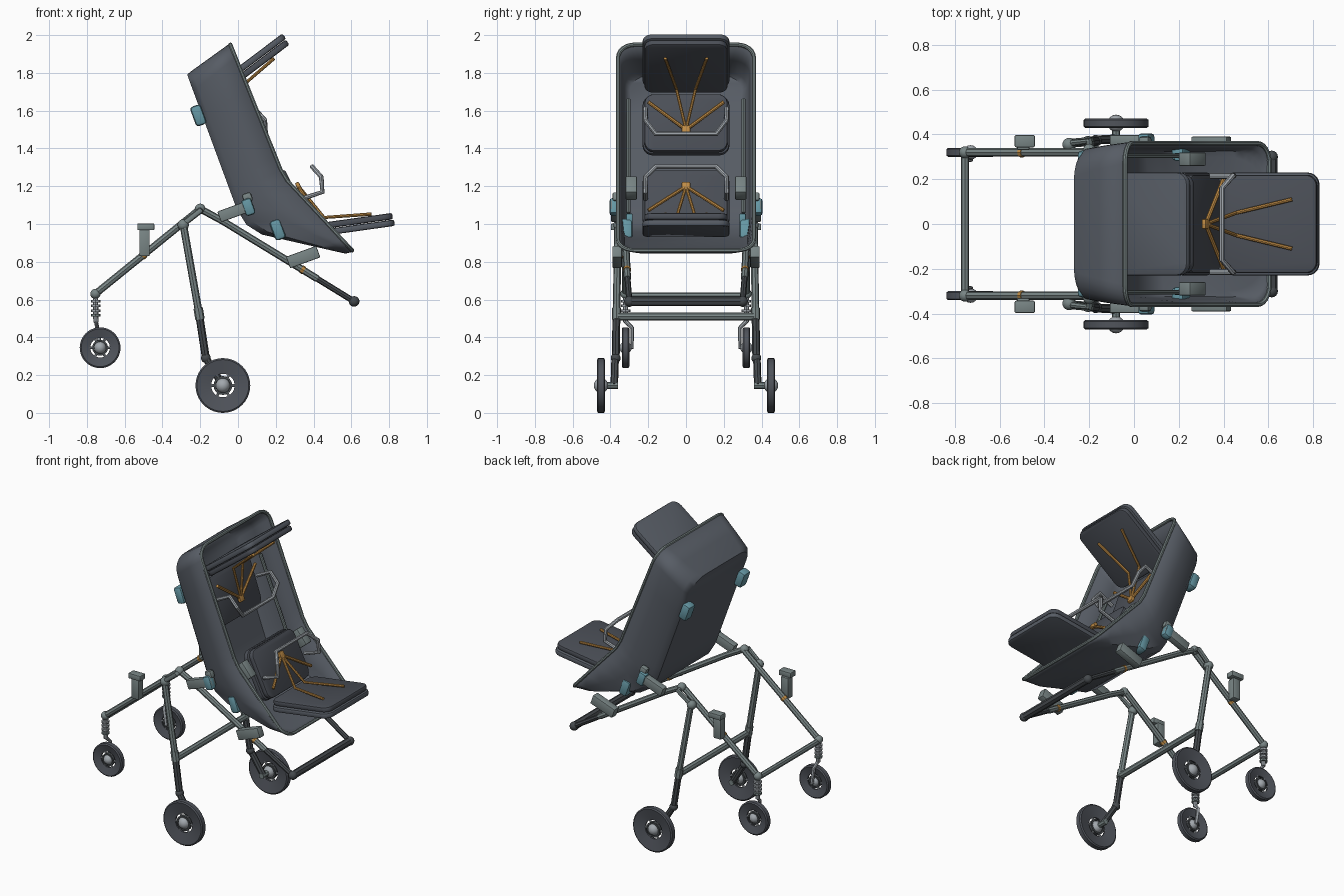
import bpy, bmesh, math
from mathutils import Vector, Matrix

old = bpy.data.objects.get("Cube")
if old:
    bpy.data.objects.remove(old, do_unlink=True)


def material(name, rgb):
    m = bpy.data.materials.new(name)
    m.use_nodes = True
    m.diffuse_color = (*rgb, 1)
    m.node_tree.nodes["Principled BSDF"].inputs["Base Color"].default_value = (*rgb, 1)
    return m


SHELL = material("slate shell", (.095, .108, .13))
PAD = material("dark cushion", (.07, .078, .095))
FRAME = material("grey green frame", (.19, .235, .235))
DARK = material("charcoal tube", (.06, .068, .075))
TYRE = material("dark tyre", (.08, .088, .105))
METAL = material("light metal", (.36, .39, .42))
STRAP = material("orange strap", (.52, .26, .06))
TEAL = material("teal plastic", (.13, .31, .37))


def add(name, mesh, mat, smooth=True):
    ob = bpy.data.objects.new(name, mesh)
    bpy.context.collection.objects.link(ob)
    mesh.materials.clear()
    mesh.materials.append(mat)
    if smooth:
        bpy.ops.object.select_all(action='DESELECT')
        ob.select_set(True)
        bpy.context.view_layer.objects.active = ob
        bpy.ops.object.shade_smooth_by_angle(angle=math.radians(40))
    return ob


def tube(name, pts, r, mat):
    """Round tube along a path of points."""
    cu = bpy.data.curves.new(name, 'CURVE')
    cu.dimensions = '3D'
    cu.bevel_depth = r
    cu.bevel_resolution = 2
    cu.use_fill_caps = True
    sp = cu.splines.new('POLY')
    sp.points.add(len(pts) - 1)
    for p, co in zip(sp.points, pts):
        p.co = (*co, 1)
    tmp = bpy.data.objects.new(name + "_path", cu)
    bpy.context.collection.objects.link(tmp)
    bpy.context.view_layer.update()
    mesh = bpy.data.meshes.new_from_object(
        tmp.evaluated_get(bpy.context.evaluated_depsgraph_get()))
    bpy.data.objects.remove(tmp, do_unlink=True)
    return add(name, mesh, mat)


def box(name, center, size, mat, angle=0, corner=0, edge=.006):
    """Box turned in the side plane, with optional rounded plan corners."""
    bm = bmesh.new()
    bmesh.ops.create_cube(bm, size=1, matrix=Matrix.Diagonal((*size, 1)))
    if corner:
        upright = [e for e in bm.edges
                   if abs(e.verts[0].co.z - e.verts[1].co.z) > size[2] / 2]
        bmesh.ops.bevel(bm, geom=upright, offset=corner, segments=5,
                        profile=.5, affect='EDGES')
    rim = [e for e in bm.edges if e.calc_face_angle(0) > .7]
    bmesh.ops.bevel(bm, geom=rim, offset=edge, segments=2, profile=.5, affect='EDGES')
    bm.transform(Matrix.Translation(center) @ Matrix.Rotation(-math.radians(angle), 4, 'Y'))
    me = bpy.data.meshes.new(name)
    bm.to_mesh(me)
    bm.free()
    return add(name, me, mat)


def lathe(name, profile, center, mat, n=40):
    """Closed (radius, offset) profile turned round the y axis."""
    bm = bmesh.new()
    rings = []
    for k in range(n):
        a = math.tau * k / n
        rings.append([bm.verts.new((r * math.cos(a), h, r * math.sin(a)))
                      for r, h in profile])
    m = len(profile)
    for k in range(n):
        p, q = rings[k], rings[(k + 1) % n]
        for j in range(m):
            bm.faces.new((p[j], p[(j + 1) % m], q[(j + 1) % m], q[j]))
    bmesh.ops.recalc_face_normals(bm, faces=bm.faces)
    bm.transform(Matrix.Translation(center))
    me = bpy.data.meshes.new(name)
    bm.to_mesh(me)
    bm.free()
    return add(name, me, mat)


def ball(name, center, r, mat):
    bm = bmesh.new()
    bmesh.ops.create_uvsphere(bm, u_segments=16, v_segments=10, radius=r,
                              matrix=Matrix.Translation(center))
    me = bpy.data.meshes.new(name)
    bm.to_mesh(me)
    bm.free()
    return add(name, me, mat)


# Tub: a rounded loop at the rim lofted to a smaller loop at the floor
def along(path, s):
    for (s0, a), (s1, b) in zip(path, path[1:]):
        if s <= s1:
            return Vector(a).lerp(Vector(b), (s - s0) / (s1 - s0))
    return Vector(path[-1][1])


RIM = [(0, (-.04, 1.95)), (.56, (.225, 1.29)), (.62, (.26, 1.23)), (1, (.605, .86))]
FLOOR = [(0, (-.262, 1.79)), (.62, (0, 1.08)), (.7, (.05, 1.0)), (.78, (.13, .95)),
         (1, (.57, .85))]


def half_loop(t, w, r):
    half = []
    arc = [math.radians(90 * k / 6) for k in range(7)]
    st = [(r * (1 - math.cos(a)) * .65, w - r + r * math.sin(a)) for a in arc]
    st += [(s, w) for s in (.2, .35, .5, .56, .62, .7, .78, .86)]
    st += [(1 - r * (1 - math.cos(a)) * .65, w - r + r * math.sin(a)) for a in reversed(arc)]
    for s, y in st:
        p = along(RIM, s).lerp(along(FLOOR, s), t)
        half.append(Vector((p.x, y, p.y)))
    return half


bm = bmesh.new()
loops = []
for t, w, r in ((0, .36, .09), (.5, .345, .1), (.9, .33, .11), (1, .30, .12)):
    h = half_loop(t, w, r)
    if t == 0:
        rim_pts = h + [Vector((p.x, -p.y, p.z)) for p in reversed(h)]
    loops.append([bm.verts.new(p) for p in h] +
                 [bm.verts.new((p.x, -p.y, p.z)) for p in reversed(h)])
n = len(loops[0])
for a, b in zip(loops, loops[1:]):
    for i in range(n):
        bm.faces.new((a[i], a[(i + 1) % n], b[(i + 1) % n], b[i]))
last = loops[-1]
for i in range(n // 2 - 1):
    bm.faces.new((last[i], last[i + 1], last[n - 2 - i], last[n - 1 - i]))
bmesh.ops.recalc_face_normals(bm, faces=bm.faces)
me = bpy.data.meshes.new("tub_shell")
bm.to_mesh(me)
bm.free()
tub = add("tub_shell", me, SHELL)
mod = tub.modifiers.new("wall", 'SOLIDIFY')
mod.thickness = .014
mod.offset = 0
tube("tub_rim", rim_pts + rim_pts[:1], .011, FRAME)


# Two facing seats: long pad, short pad, harness and grab bar
def seat(tag, joint, angle, side):
    u = Vector((math.cos(math.radians(angle)), 0, math.sin(math.radians(angle))))
    w = Vector((-u.z, 0, u.x)) * side
    lean = math.radians(108)
    v = u * math.cos(lean) + w * math.sin(lean)
    out = u * math.sin(lean) - w * math.cos(lean)
    o = Vector((joint[0], 0, joint[1]))
    vang = math.degrees(math.atan2(v.z, v.x))
    for name, d, e, ang, length, depth in (("long", u, w, angle, .43, .0),
                                           ("short", v, out, vang, .32, .0)):
        box(f"{tag}_{name}_pad", o + d * length / 2 - e * .018, (length, .44, .034),
            PAD, ang, .05, .01)
        box(f"{tag}_{name}_base", o + d * length / 2 - e * .054, (length + .01, .46, .034),
            SHELL if name == "long" else PAD, ang, .055, .01)

    def at(a, b, y):
        return o + u * a + w * b + Vector((0, y, 0))
    hub = o + v * .21 + out * .025
    box(f"{tag}_buckle", hub, (.045, .045, .022), STRAP, vang)
    for s in (-1, 1):
        tube(f"{tag}_shoulder_strap", [hub, at(.07, .025, s * .05), at(.32, .008, s * .11)],
             .009, STRAP)
        tube(f"{tag}_hip_strap", [hub, at(.02, .07, s * .2)], .01, STRAP)
    side_pts = [(-.03, .14, .215), (.08, .16, .215), (.085, .24, .215), (.045, .3, .16)]
    tube(f"{tag}_grab_bar", [at(*p) for p in side_pts] +
         [at(a, b, -y) for a, b, y in reversed(side_pts)], .013, METAL)


seat("lower", (.39, 1.0), 8, 1)
seat("upper", (-.07, 1.69), 37, -1)


# Wheel: dished disc with open centre, ring, spokes and hub
def wheel(tag, c, R, half, hole):
    lathe(f"{tag}_tyre", [(hole, .006), (R - .008, half), (R, half - .006),
                          (R, .006 - half), (R - .008, -half), (hole, -.006)], c, TYRE)
    lathe(f"{tag}_hub_ring", [(hole * .62, .012), (hole * .8, .012),
                              (hole * .8, -.012), (hole * .62, -.012)], c, DARK, 24)
    ball(f"{tag}_hub", c, hole * .62, METAL)
    for k in range(6):
        a = math.tau * k / 6
        tube(f"{tag}_spoke", [c, c + Vector((math.cos(a), 0, math.sin(a))) * (hole + .004)],
             .007, METAL)


# Side frames, repeated on both sides
for s, side in ((-1, "near"), (1, "far")):
    def P(x, y, z):
        return Vector((x, s * y, z))

    # Caster leg, spring and small wheel
    tube(f"{side}_caster_leg", [P(-.755, .32, .63), P(-.2, .32, 1.08)], .019, FRAME)
    ball(f"{side}_caster_elbow", P(-.755, .32, .63), .027, FRAME)
    tube(f"{side}_caster_post", [P(-.755, .32, .63), P(-.752, .32, .48)], .014, METAL)
    for k in range(4):
        tube(f"{side}_spring_coil", [P(-.754, .32, .51 + .025 * k), P(-.754, .32, .523 + .025 * k)],
             .025, METAL if k else FRAME)
    tube(f"{side}_caster_fork", [P(-.752, .32, .485), P(-.745, .285, .45), P(-.73, .285, .345),
                                 P(-.73, .32, .345)], .011, METAL)
    wheel(f"{side}_small", P(-.73, .32, .345), .108, .02, .052)
    tube(f"{side}_leg_ring", [P(-.508, .32, .83), P(-.494, .32, .842)], .022, STRAP)

    # Main leg, trailing arm and big wheel
    tube(f"{side}_main_leg", [P(-.29, .36, 1.0), P(-.205, .368, .52)], .02, FRAME)
    tube(f"{side}_main_leg_lower", [P(-.207, .368, .53), P(-.17, .372, .29)], .021, DARK)
    tube(f"{side}_leg_collar", [P(-.211, .368, .555), P(-.201, .368, .495)], .025, FRAME)
    ball(f"{side}_leg_top", P(-.29, .355, .995), .03, FRAME)
    ball(f"{side}_leg_foot", P(-.17, .372, .29), .026, DARK)
    tube(f"{side}_trailing_arm", [P(-.17, .375, .29), P(-.08, .38, .145)], .02, DARK)
    tube(f"{side}_axle", [P(-.08, .36, .145), P(-.08, .45, .145)], .018, FRAME)
    wheel(f"{side}_big", P(-.08, .45, .145), .145, .021, .062)

    # Sloping handle tube
    ball(f"{side}_knuckle", P(-.2, .33, 1.08), .028, FRAME)
    tube(f"{side}_knuckle_pin", [P(-.2, .31, 1.08), P(-.2, .37, 1.07), P(-.29, .36, 1.0)],
         .016, FRAME)
    tube(f"{side}_slope_tube", [P(-.2, .33, 1.08), P(-.08, .325, 1.015), P(.42, .31, .71)],
         .019, FRAME)
    tube(f"{side}_handle_tube", [P(.41, .31, .716), P(.615, .3, .59)], .016, DARK)
    ball(f"{side}_handle_joint", P(.615, .3, .59), .028, DARK)
    tube(f"{side}_slope_ring", [P(.335, .312, .762), P(.35, .312, .753)], .022, STRAP)

    # Brackets and clamps
    box(f"{side}_cup_post", P(-.495, .355, .9), (.055, .05, .14), FRAME)
    box(f"{side}_cup_top", P(-.488, .37, .985), (.09, .055, .036), FRAME)
    box(f"{side}_upper_clamp", P(-.01, .375, 1.07), (.19, .045, .06), FRAME, 20)
    box(f"{side}_lower_clamp", P(.345, .365, .825), (.17, .05, .065), FRAME, 20)
    box(f"{side}_upper_knob", P(.055, .38, 1.09), (.055, .05, .09), TEAL, 20, 0, .015)
    box(f"{side}_knob_cap", P(.05, .37, 1.14), (.05, .04, .05), FRAME, 20, 0, .012)
    box(f"{side}_back_bumper", P(-.21, .29, 1.575), (.06, .075, .11), TEAL, 20, 0, .018)
    box(f"{side}_low_bumper", P(.21, .32, .97), (.06, .075, .11), TEAL, 20, 0, .018)

    # Lever inside the tub
    tube(f"{side}_lever_rod", [P(-.05, .305, 1.66), P(.2, .305, 1.06)], .011, FRAME)
    box(f"{side}_lever_mount", P(.26, .29, 1.19), (.11, .06, .07), FRAME, -50)
    box(f"{side}_lever_tip", P(.2, .3, 1.03), (.04, .035, .05), TEAL)

# Bars across the frame
for name, x, z, y, r, mat in (("caster_crossbar", -.755, .62, .32, .018, FRAME),
                              ("leg_crossbar", -.2, .51, .36, .021, FRAME),
                              ("handle_bar", .615, .59, .3, .025, DARK)):
    tube(name, [(x, -y, z), (x, y, z)], r, mat)
